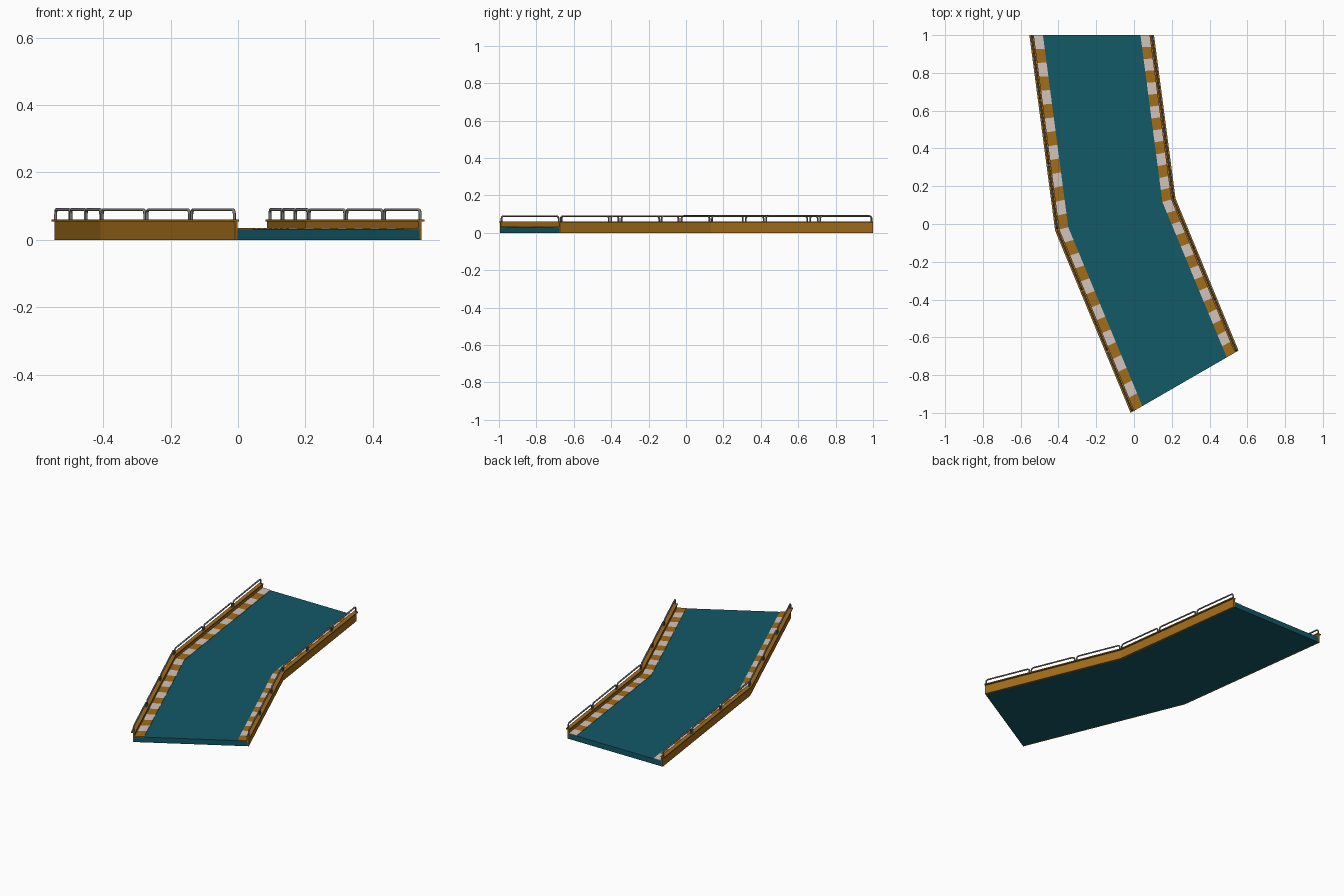
import bpy, bmesh, math
from mathutils import Vector

if "Cube" in bpy.data.objects:
    bpy.data.objects.remove(bpy.data.objects["Cube"])

# The road bends 30 degrees about a far centre, in two straight chords
CENTRE = Vector((3.446, 1.0, 0.0))
RINGS = [math.radians(a) for a in (30, 15, 0)]


def material(name, rgb):
    m = bpy.data.materials.new(name)
    m.diffuse_color = (*rgb, 1)
    m.use_nodes = True
    m.node_tree.nodes["Principled BSDF"].inputs["Base Color"].default_value = m.diffuse_color
    return m


TEAL = material("teal", (0.006, 0.10, 0.135))
ORANGE = material("orange", (0.36, 0.15, 0.01))
PALE = material("pale", (0.65, 0.55, 0.49))
METAL = material("metal", (0.2, 0.2, 0.21))


def point(r, t, z):
    """Point on the chorded bend: t runs 0 (front) to 2 (back)."""
    i = min(int(t), 1)
    a, b = [CENTRE - Vector((math.cos(g), math.sin(g), 0)) * r for g in RINGS[i:i + 2]]
    p = a.lerp(b, t - i)
    p.z = z
    return p


def add_sweep(bm, profile, ts, mat=0):
    """Sweep a closed (radius, z) profile through the stations ts, with ends."""
    rings = [[bm.verts.new(point(r, t, z)) for r, z in profile] for t in ts]
    n = len(profile)
    faces = [bm.faces.new(rings[0]), bm.faces.new(rings[-1][::-1])]
    for a, b in zip(rings, rings[1:]):
        for k in range(n):
            j = (k + 1) % n
            faces.append(bm.faces.new((a[k], b[k], b[j], a[j])))
    for f in faces:
        f.material_index = mat


def finish(name, bm, mats):
    bmesh.ops.recalc_face_normals(bm, faces=bm.faces)
    me = bpy.data.meshes.new(name)
    bm.to_mesh(me)
    bm.free()
    for m in mats:
        me.materials.append(m)
    ob = bpy.data.objects.new(name, me)
    bpy.context.collection.objects.link(ob)


def box(r0, r1, z0, z1):
    return [(r0, z0), (r1, z0), (r1, z1), (r0, z1)]


# Road deck
bm = bmesh.new()
add_sweep(bm, box(3.358, 3.982, 0.0, 0.032), (0, 1, 2))
finish("road_deck", bm, [TEAL])

for side, outer, s in (("left", 4.0, -1), ("right", 3.34, 1)):
    # Side wall with a wider flat cap on top
    bm = bmesh.new()
    wall = [(0.010, 0), (0.020, 0), (0.020, 0.054), (0.024, 0.054),
            (0.024, 0.06), (0.0, 0.06), (0.0, 0.054), (0.010, 0.054)]
    add_sweep(bm, [(outer + s * d, z) for d, z in wall], (0, 1, 2))
    finish(side + "_wall", bm, [ORANGE])

    # Striped kerb: 14 alternating blocks per chord
    bm = bmesh.new()
    for k in range(28):
        add_sweep(bm, box(outer + s * 0.019, outer + s * 0.072, 0.030, 0.0345),
                  (k / 14, (k + 1) / 14), k % 2)
    finish(side + "_kerb_stripes", bm, [ORANGE, PALE])

    # Guard rails: three rounded hoops per chord
    cu = bpy.data.curves.new(side + "_guard_rails", 'CURVE')
    cu.dimensions = '3D'
    cu.bevel_depth = 0.0045
    cu.bevel_resolution = 2
    cu.use_fill_caps = True
    r, top, rad = outer + s * 0.012, 0.0895, 0.013
    for k in range(6):
        t0, t1 = k / 3 + 0.008, (k + 1) / 3 - 0.008
        a, b = point(r, t0, 0), point(r, t1 - 1e-6, 0)
        d = (b - a).normalized()
        up = Vector((0, 0, 1))
        arc = [math.radians(g) for g in (0, 30, 60, 90)]
        half = [(rad * (1 - math.cos(g)), top - rad + rad * math.sin(g)) for g in arc]
        half = [(0, 0.058)] + half
        pts = [a + d * x + up * z for x, z in half]
        pts += [b - d * x + up * z for x, z in reversed(half)]
        sp = cu.splines.new('POLY')
        sp.points.add(len(pts) - 1)
        for q, p in zip(sp.points, pts):
            q.co = (*p, 1)
        sp.use_smooth = True
    cu.materials.append(METAL)
    bpy.context.collection.objects.link(bpy.data.objects.new(side + "_guard_rails", cu))
